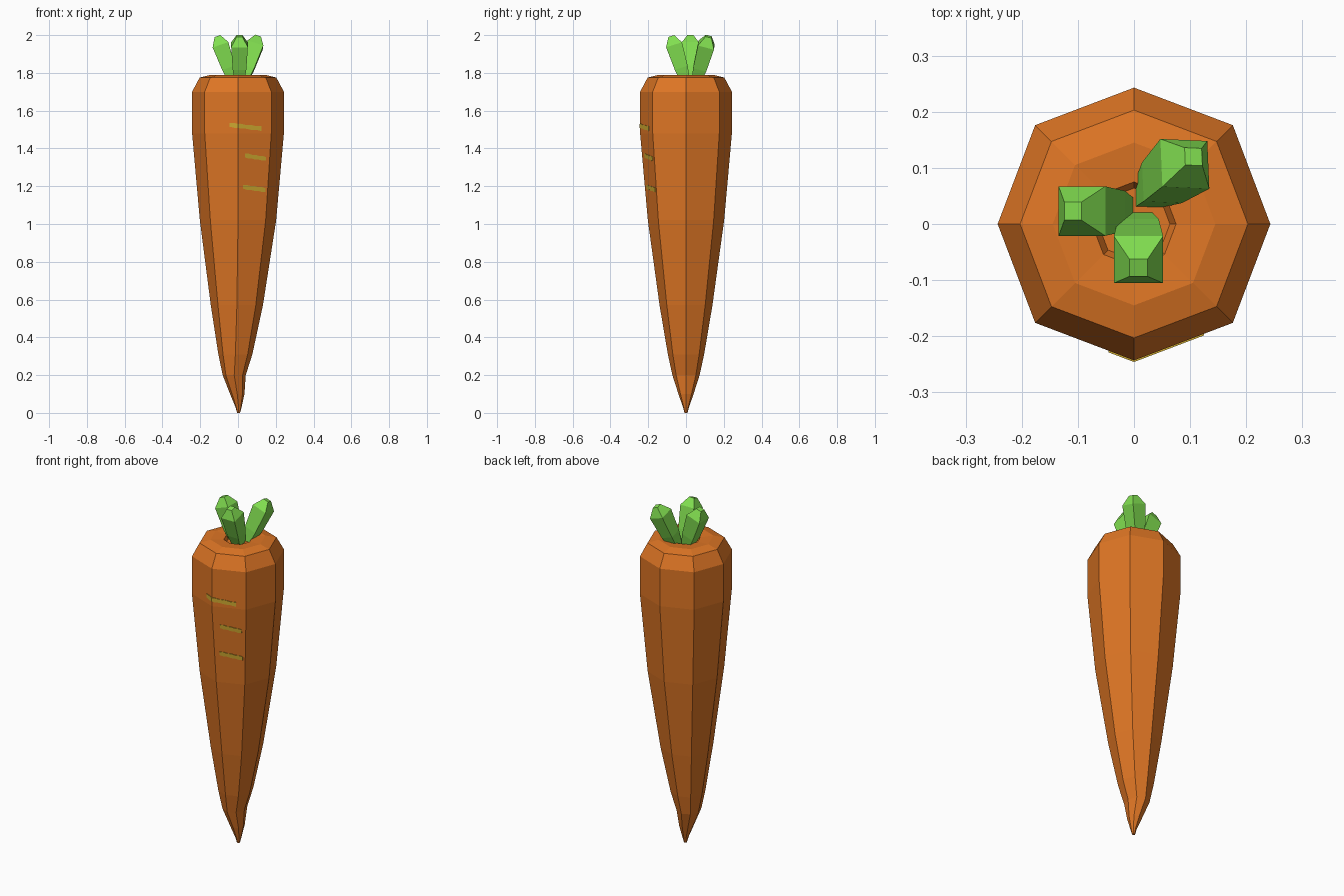
import bpy, bmesh, math
from mathutils import Vector

if "Cube" in bpy.data.objects:
    bpy.data.objects.remove(bpy.data.objects["Cube"])


def material(name, rgb):
    m = bpy.data.materials.new(name)
    m.diffuse_color = (*rgb, 1)
    m.use_nodes = True
    m.node_tree.nodes["Principled BSDF"].inputs["Base Color"].default_value = m.diffuse_color
    return m


ORANGE = material("carrot orange", (0.73, 0.18, 0.018))
GREEN = material("leaf green", (0.22, 0.73, 0.08))
YELLOW = material("mark yellow", (0.62, 0.40, 0.03))


def finish(name, bm, mat):
    bmesh.ops.recalc_face_normals(bm, faces=bm.faces)
    me = bpy.data.meshes.new(name)
    bm.to_mesh(me)
    bm.free()
    me.materials.append(mat)
    ob = bpy.data.objects.new(name, me)
    bpy.context.collection.objects.link(ob)
    return ob


def loft(name, rings, mat):
    """Closed skin through a list of equal-length point rings."""
    bm = bmesh.new()
    rows = [[bm.verts.new(p) for p in ring] for ring in rings]
    n = len(rows[0])
    for a, b in zip(rows, rows[1:]):
        for i in range(n):
            j = (i + 1) % n
            bm.faces.new((a[i], a[j], b[j], b[i]))
    bm.faces.new(rows[0])
    bm.faces.new(rows[-1])
    return finish(name, bm, mat)


# Root: eight-sided profile (z, x centre, x radius, y radius), slightly bent tip
PROFILE = [
    (0.0, 0.003, 0.008, 0.008), (0.03, 0.003, 0.016, 0.016),
    (0.10, -0.004, 0.038, 0.040), (0.20, -0.020, 0.061, 0.072),
    (0.31, -0.014, 0.090, 0.096), (0.57, -0.006, 0.138, 0.140),
    (1.02, 0, 0.202, 0.202), (1.48, 0, 0.243, 0.243),
    (1.70, 0, 0.243, 0.243), (1.775, 0, 0.203, 0.203),
    (1.79, 0, 0.145, 0.145), (1.785, 0, 0.075, 0.075),
    (1.765, 0, 0.064, 0.064),
]
rings = []
for z, cx, rx, ry in PROFILE:
    ring = []
    for i in range(8):
        a = i * math.pi / 4
        k = 1.025 if i % 2 else 1.0
        ring.append((cx + k * rx * math.cos(a), k * ry * math.sin(a), z))
    rings.append(ring)
loft("carrot_root", rings, ORANGE)


# Leaf stubs: square section widening upward, chamfered at the tip
def leaf(name, base, tip):
    base, tip = Vector(base), Vector(tip)
    axis = tip - base
    rot = Vector((0, 0, 1)).rotation_difference(axis)
    out = []
    for t, h in ((-0.15, 0.024), (0.0, 0.029), (0.2, 0.036), (0.78, 0.044), (1.0, 0.016)):
        c = base + axis * t
        out.append([c + rot @ Vector((sx * h, sy * h, 0))
                    for sx, sy in ((1, 1), (-1, 1), (-1, -1), (1, -1))])
    loft(name, out, GREEN)


leaf("leaf_front", (0.008, -0.012, 1.785), (0.008, -0.078, 1.995))
leaf("leaf_left", (-0.035, 0.023, 1.785), (-0.109, 0.023, 1.995))
leaf("leaf_right", (0.036, 0.062, 1.785), (0.106, 0.120, 1.993))


# Surface marks: thin ragged plates following the front facets
def front_y(x, z):
    for (z0, _, _, r0), (z1, _, _, r1) in zip(PROFILE, PROFILE[1:]):
        if z0 <= z <= z1:
            r = r0 + (r1 - r0) * (z - z0) / (z1 - z0)
            return -r + abs(x) * 0.38


def mark(name, x0, x1, z0, z1):
    xs = sorted({x0 + (x1 - x0) * i / 6 for i in range(7)} | ({0.0} if x0 < 0 < x1 else set()))
    out = []
    for i, x in enumerate(xs):
        zc = z0 + (z1 - z0) * (x - x0) / (x1 - x0)
        h = 0.013 if i % 2 else 0.010
        out.append([(x, front_y(x, zc + s * h) + d, zc + s * h)
                    for s, d in ((-1, -0.003), (1, -0.003), (1, 0.003), (-1, 0.003))])
    loft(name, out, YELLOW)


mark("mark_upper", -0.045, 0.125, 1.525, 1.505)
mark("mark_middle", 0.038, 0.147, 1.362, 1.345)
mark("mark_lower", 0.027, 0.145, 1.197, 1.180)
